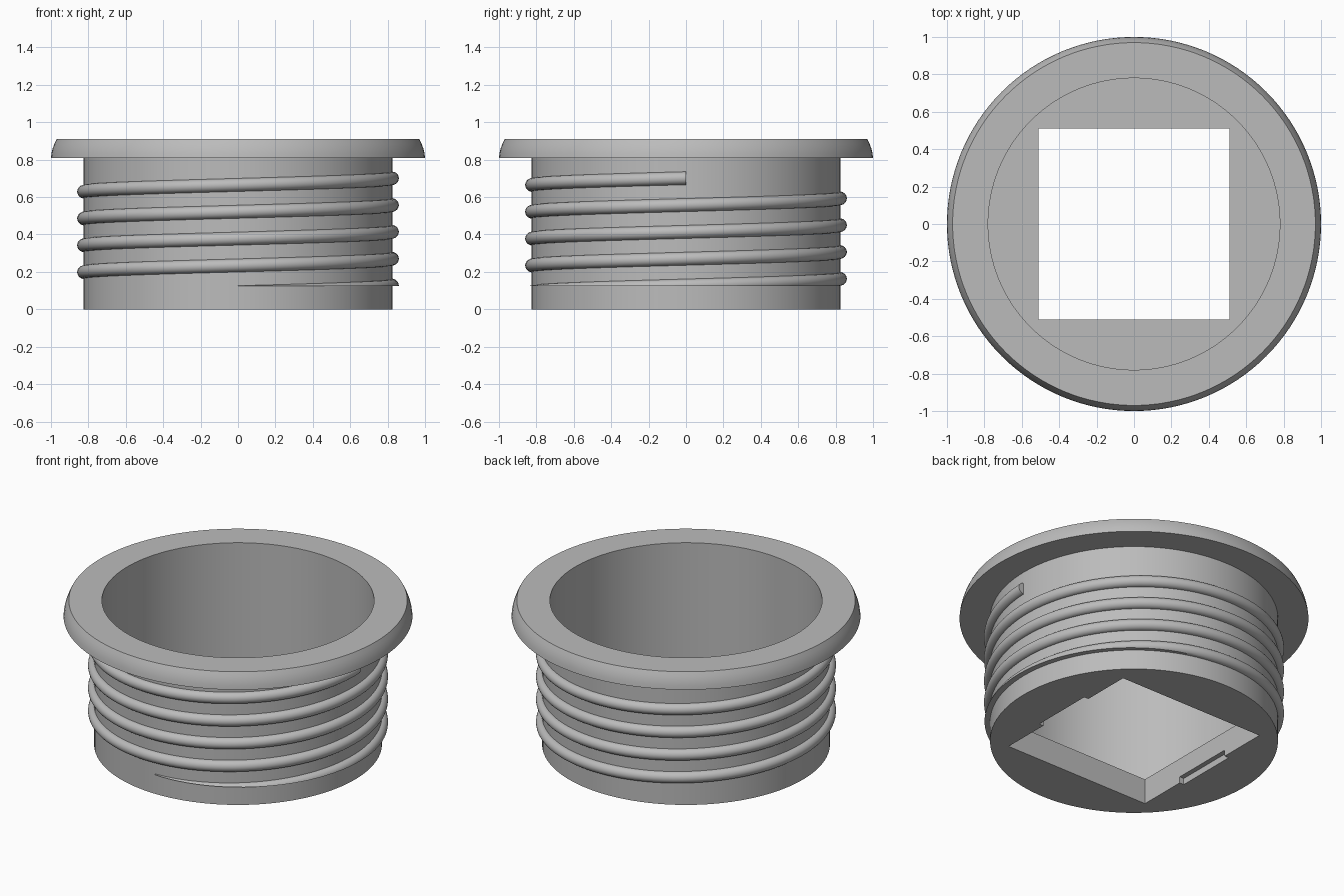
import bpy, bmesh, math
from mathutils import Vector

if "Cube" in bpy.data.objects:
    bpy.data.objects.remove(bpy.data.objects["Cube"], do_unlink=True)

BODY_R, BORE_R, RIM_Z, TOP_Z = 0.825, 0.78, 0.81, 0.91
FLOOR_T, HOLE = 0.16, 1.02
SEGMENTS = 128

grey = bpy.data.materials.new("plain grey")
grey.use_nodes = True
colour = (0.5, 0.5, 0.5, 1)
grey.diffuse_color = colour
grey.node_tree.nodes["Principled BSDF"].inputs["Base Color"].default_value = colour


def finish(name, bm):
    bmesh.ops.recalc_face_normals(bm, faces=bm.faces)
    mesh = bpy.data.meshes.new(name)
    bm.to_mesh(mesh)
    bm.free()
    mesh.materials.append(grey)
    obj = bpy.data.objects.new(name, mesh)
    bpy.context.collection.objects.link(obj)
    return obj


def activate(obj):
    bpy.ops.object.select_all(action="DESELECT")
    obj.select_set(True)
    bpy.context.view_layer.objects.active = obj


def box(name, size, centre):
    bm = bmesh.new()
    bmesh.ops.create_cube(bm, size=1)
    bmesh.ops.scale(bm, vec=size, verts=bm.verts)
    bmesh.ops.translate(bm, vec=centre, verts=bm.verts)
    obj = finish(name, bm)
    obj.hide_render = True
    return obj


def skin(bm, rings, closed):
    """Join a row of closed loops, either end to end or with caps."""
    n = len(rings[0])
    pairs = list(zip(rings, rings[1:]))
    if closed:
        pairs.append((rings[-1], rings[0]))
    for a, b in pairs:
        for i in range(n):
            j = (i + 1) % n
            bm.faces.new((a[i], a[j], b[j], b[i]))


# Threaded cup: turned outline with a curved flange edge and a flat floor
outline = [(0, 0), (BODY_R, 0), (BODY_R, RIM_Z), (1, RIM_Z), (0.997, 0.835),
           (0.991, 0.86), (0.982, 0.885), (0.97, TOP_Z),
           (BORE_R, TOP_Z), (BORE_R, FLOOR_T), (0, FLOOR_T)]
bm = bmesh.new()
verts = [bm.verts.new((r, 0, z)) for r, z in outline]
edges = [bm.edges.new(pair) for pair in zip(verts, verts[1:])]
bmesh.ops.spin(bm, geom=verts + edges, cent=(0, 0, 0), axis=(0, 0, 1),
               angle=math.tau, steps=SEGMENTS, use_duplicate=False)
bmesh.ops.remove_doubles(bm, verts=bm.verts, dist=0.0001)
cup = finish("threaded_cup", bm)

# Square opening through the floor, with a shallow latch slot on two sides
cutters = [box("square_cutter", (HOLE, HOLE, 0.5), (0, 0, 0.1)),
           box("slot_cutter", (HOLE + 0.06, 0.4, 0.14), (0, 0, -0.03))]
activate(cup)
for cutter in cutters:
    mod = cup.modifiers.new(cutter.name, "BOOLEAN")
    mod.operation = "DIFFERENCE"
    mod.solver = "EXACT"
    mod.object = cutter
    bpy.ops.object.modifier_apply(modifier=mod.name)
for cutter in cutters:
    bpy.data.objects.remove(cutter, do_unlink=True)

# Raised helical thread, trimmed flat where it begins
TURNS, PITCH, WIRE, START_Z, TRIM_Z = 4.25, 0.1435, 0.035, 0.091, 0.125
bm = bmesh.new()
rings = []
steps = int(TURNS * 96)
for s in range(steps + 1):
    turn = TURNS * s / steps
    angle = math.tau * turn - math.pi / 2
    section = [(0.805, -WIRE)]
    for k in range(13):
        t = math.pi * (k / 12 - 0.5)
        section.append((BODY_R + WIRE * math.cos(t), WIRE * math.sin(t)))
    section.append((0.805, WIRE))
    rings.append([bm.verts.new((r * math.cos(angle), r * math.sin(angle),
                                START_Z + PITCH * turn + z)) for r, z in section])
skin(bm, rings, closed=False)
bm.faces.new(rings[0])
bm.faces.new(rings[-1])
cut = bmesh.ops.bisect_plane(bm, geom=bm.verts[:] + bm.edges[:] + bm.faces[:],
                             plane_co=Vector((0, 0, TRIM_Z)),
                             plane_no=Vector((0, 0, 1)), clear_inner=True)
rim = [e for e in cut["geom_cut"] if isinstance(e, bmesh.types.BMEdge)]
bmesh.ops.triangle_fill(bm, edges=rim, use_beauty=True)
thread = finish("helical_thread", bm)

for obj in (cup, thread):
    activate(obj)
    bpy.ops.object.shade_smooth_by_angle(angle=math.radians(30))
